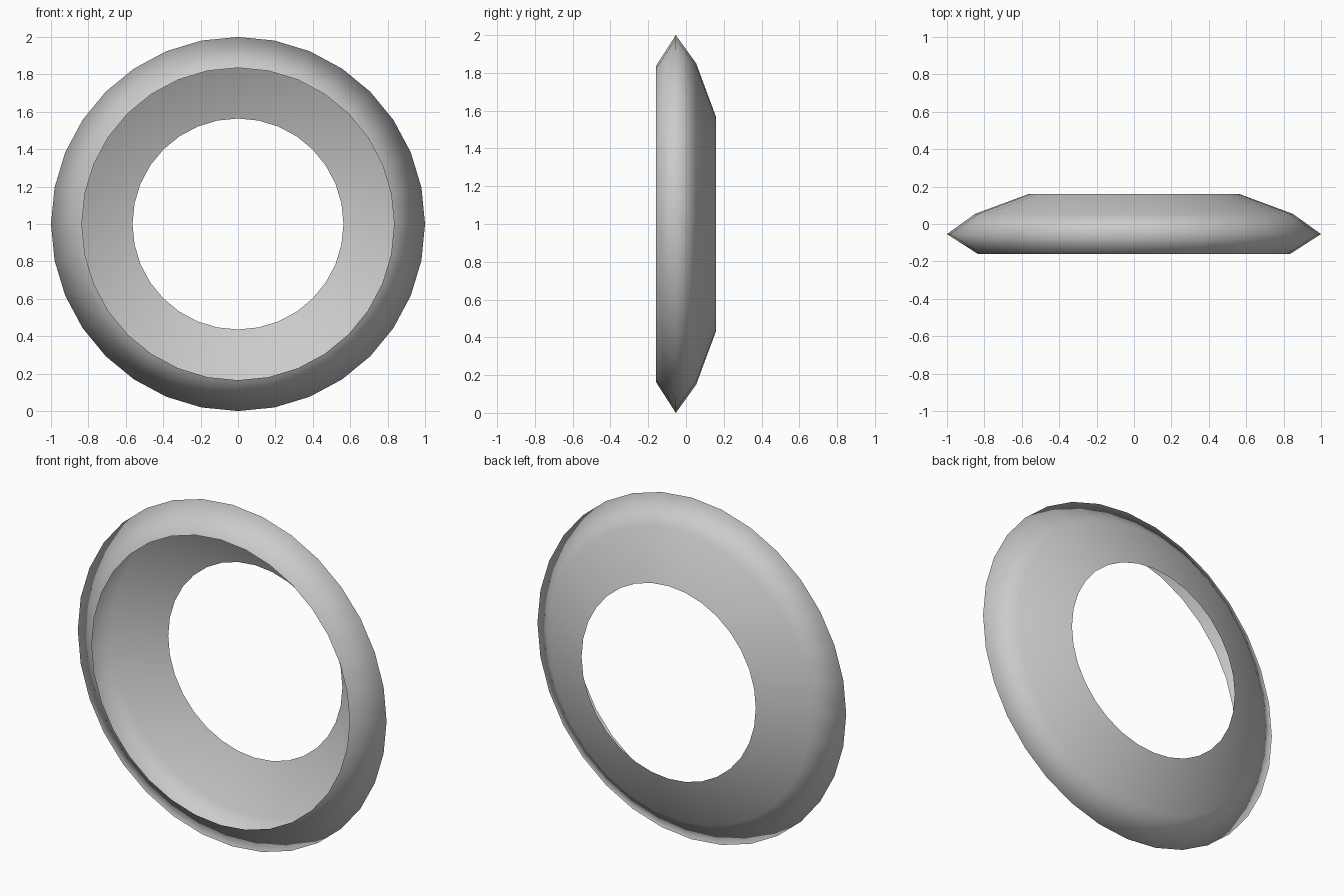
import bpy, bmesh, math

if "Cube" in bpy.data.objects:
    bpy.data.objects.remove(bpy.data.objects["Cube"])

SIDES = 32
# open shell profile: (radius, y) from the wide front rim to the small back rim
PROFILE = [(0.835, -0.16), (1.0, -0.054), (0.85, 0.054), (0.564, 0.16)]

# ring shell, turned around the y axis
bm = bmesh.new()
rings = []
for r, y in PROFILE:
    rings.append([bm.verts.new((r * math.sin(2 * math.pi * i / SIDES), y,
                                1 + r * math.cos(2 * math.pi * i / SIDES)))
                  for i in range(SIDES)])
for a, b in zip(rings, rings[1:]):
    for i in range(SIDES):
        j = (i + 1) % SIDES
        face = bm.faces.new((a[i], a[j], b[j], b[i]))
        face.smooth = True

# make every face point outward from the ring axis
bm.normal_update()
for f in bm.faces:
    c = f.calc_center_median()
    if f.normal.x * c.x + f.normal.z * (c.z - 1) < 0:
        f.normal_flip()

mesh = bpy.data.meshes.new("ring_shell")
bm.to_mesh(mesh)
bm.free()
ring = bpy.data.objects.new("ring_shell", mesh)
bpy.context.collection.objects.link(ring)
